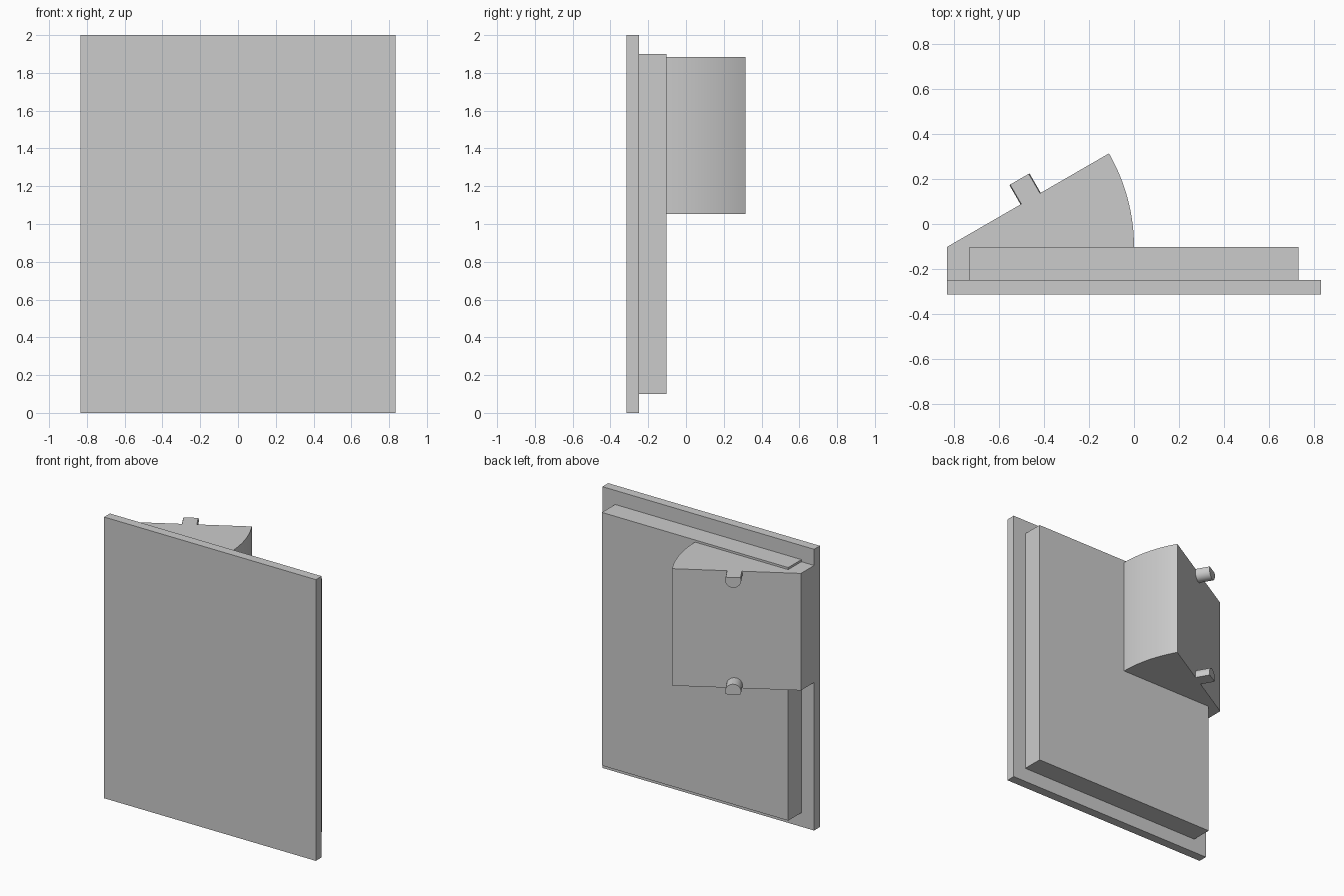
import bpy
import bmesh
from math import radians, cos, sin, pi, asin
from mathutils import Vector, Matrix

cube = bpy.data.objects.get("Cube")
if cube:
    bpy.data.objects.remove(cube, do_unlink=True)

# Single grey material
GREY = (0.6, 0.6, 0.6, 1.0)
grey = bpy.data.materials.new("plain grey")
grey.use_nodes = True
grey.diffuse_color = GREY
grey.node_tree.nodes["Principled BSDF"].inputs["Base Color"].default_value = GREY


def prism(name, profile, depth, matrix):
    """Extrude a 2D profile along its local z and place it with a matrix."""
    bm = bmesh.new()
    face = bm.faces.new([bm.verts.new((x, y, 0)) for x, y in profile])
    new = bmesh.ops.extrude_face_region(bm, geom=[face])["geom"]
    verts = [v for v in new if isinstance(v, bmesh.types.BMVert)]
    bmesh.ops.translate(bm, vec=(0, 0, depth), verts=verts)
    bmesh.ops.recalc_face_normals(bm, faces=bm.faces)
    bm.transform(matrix)
    mesh = bpy.data.meshes.new(name)
    bm.to_mesh(mesh)
    bm.free()
    mesh.materials.append(grey)
    obj = bpy.data.objects.new(name, mesh)
    bpy.context.collection.objects.link(obj)
    bpy.ops.object.select_all(action="DESELECT")
    obj.select_set(True)
    bpy.context.view_layer.objects.active = obj
    bpy.ops.object.shade_smooth_by_angle(angle=radians(30))
    return obj


def slab(name, half, y0, y1, z0, z1):
    profile = [(-half, y0), (half, y0), (half, y1), (-half, y1)]
    return prism(name, profile, z1 - z0, Matrix.Translation((0, 0, z0)))


# Front panel and the smaller panel behind it
W, Y_MID, Y_BACK = 0.833, -0.25, -0.102
slab("front_panel", W, -0.315, Y_MID, 0, 2)
slab("back_panel", 0.733, Y_MID, Y_BACK, 0.1, 1.9)

# Swung-out wedge: a 30 degree sector hinged on the panel edge, with its root
Z0, Z1, SWING = 1.053, 1.885, radians(30)
STEPS = 24
arc = [(-W + W * cos(SWING * i / STEPS), Y_BACK + W * sin(SWING * i / STEPS))
       for i in range(STEPS + 1)]
wedge = [(-W, Y_MID), (-0.7, Y_MID), (-0.7, Y_BACK)] + arc + [(-W, Y_BACK)]
prism("hinged_wedge", wedge, Z1 - Z0, Matrix.Translation((0, 0, Z0)))

# Pegs: round bars cut flat, flush with the wedge's top and bottom
R, CUT, LENGTH = 0.052, 0.021, 0.1
along = Vector((cos(SWING), sin(SWING), 0))
out = Vector((-sin(SWING), cos(SWING), 0))
start = asin(CUT / R)
angles = [pi - start + (pi + 2 * start) * i / STEPS for i in range(STEPS + 1)]
base = Vector((-W, Y_BACK, 0)) + along * 0.43 - out * 0.02
for name, z, side in (("top_peg", Z1 - CUT, 1), ("bottom_peg", Z0 + CUT, -1)):
    axes = Matrix((along, (0, 0, 1), out)).transposed().to_4x4()
    place = Matrix.Translation(base + Vector((0, 0, z))) @ axes
    peg = [(R * cos(a), side * R * sin(a)) for a in angles]
    prism(name, peg, LENGTH + 0.02, place)
